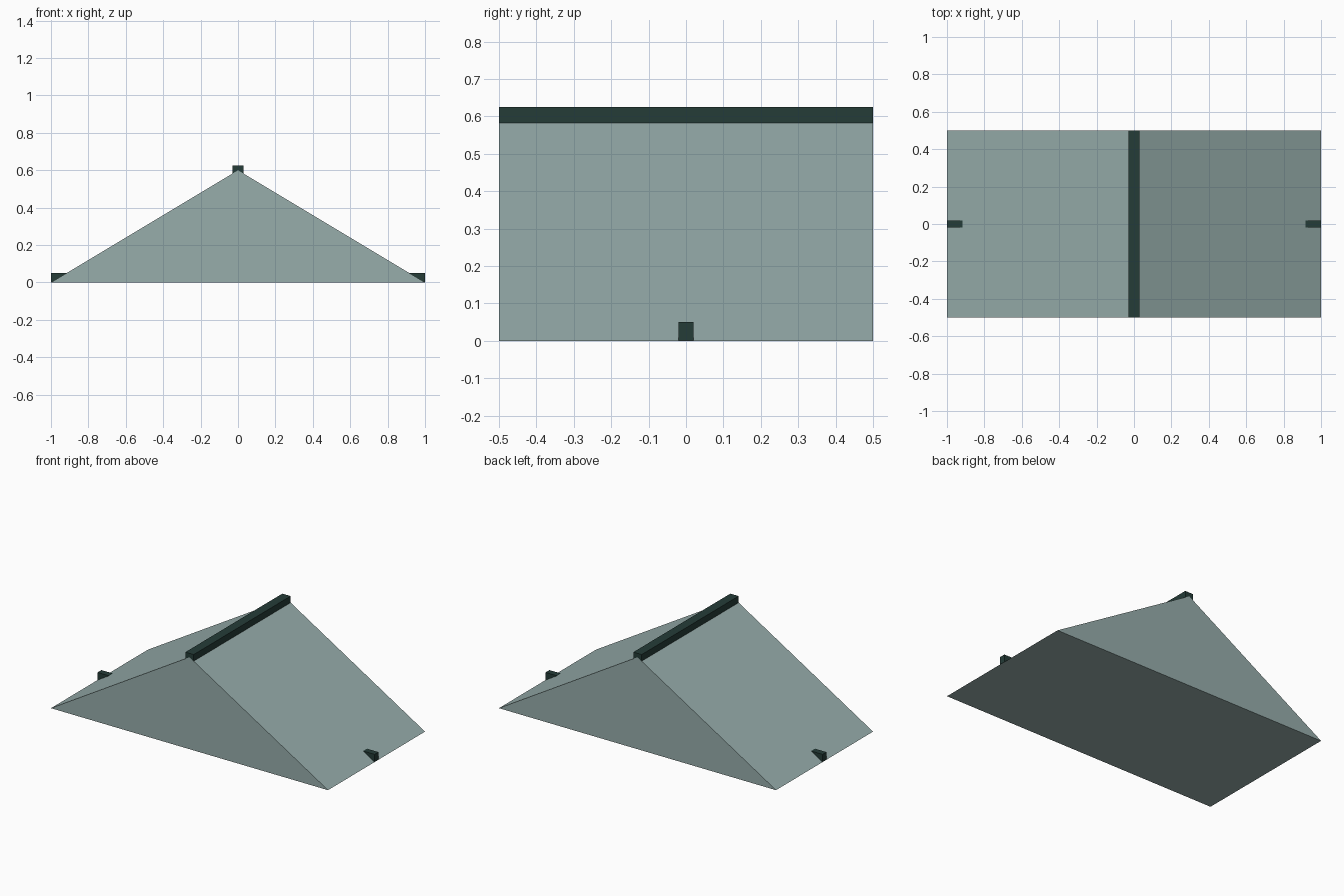
import bpy
import bmesh

if "Cube" in bpy.data.objects:
    bpy.data.objects.remove(bpy.data.objects["Cube"])


def material(name, rgb):
    m = bpy.data.materials.new(name)
    m.diffuse_color = (*rgb, 1.0)
    m.use_nodes = True
    m.node_tree.nodes["Principled BSDF"].inputs["Base Color"].default_value = m.diffuse_color
    return m


def extrude_profile(name, profile, y0, y1, mat):
    """Closed solid from an (x, z) outline swept along y."""
    bm = bmesh.new()
    face = bm.faces.new([bm.verts.new((x, y0, z)) for x, z in profile])
    swept = bmesh.ops.extrude_face_region(bm, geom=[face])
    verts = [v for v in swept["geom"] if isinstance(v, bmesh.types.BMVert)]
    bmesh.ops.translate(bm, verts=verts, vec=(0, y1 - y0, 0))
    bmesh.ops.recalc_face_normals(bm, faces=bm.faces)
    mesh = bpy.data.meshes.new(name)
    bm.to_mesh(mesh)
    bm.free()
    mesh.materials.append(mat)
    obj = bpy.data.objects.new(name, mesh)
    bpy.context.collection.objects.link(obj)
    return obj


def rect(x, z0, z1):
    return [(-x, z0), (x, z0), (x, z1), (-x, z1)]


pale = material("pale grey green", (0.31, 0.42, 0.41))
dark = material("dark green", (0.018, 0.045, 0.039))

# Gabled roof body
extrude_profile("roof", [(-1, 0), (1, 0), (0, 0.6)], -0.5, 0.5, pale)

# Ridge cap along the top, its ends a hair inside the gables
extrude_profile("ridge_cap", rect(0.03, 0.575, 0.625), -0.4995, 0.4995, dark)

# Tie beam through the base, poking out at both eaves
extrude_profile("tie_beam", rect(1.0, 0.0008, 0.05), -0.02, 0.02, dark)
